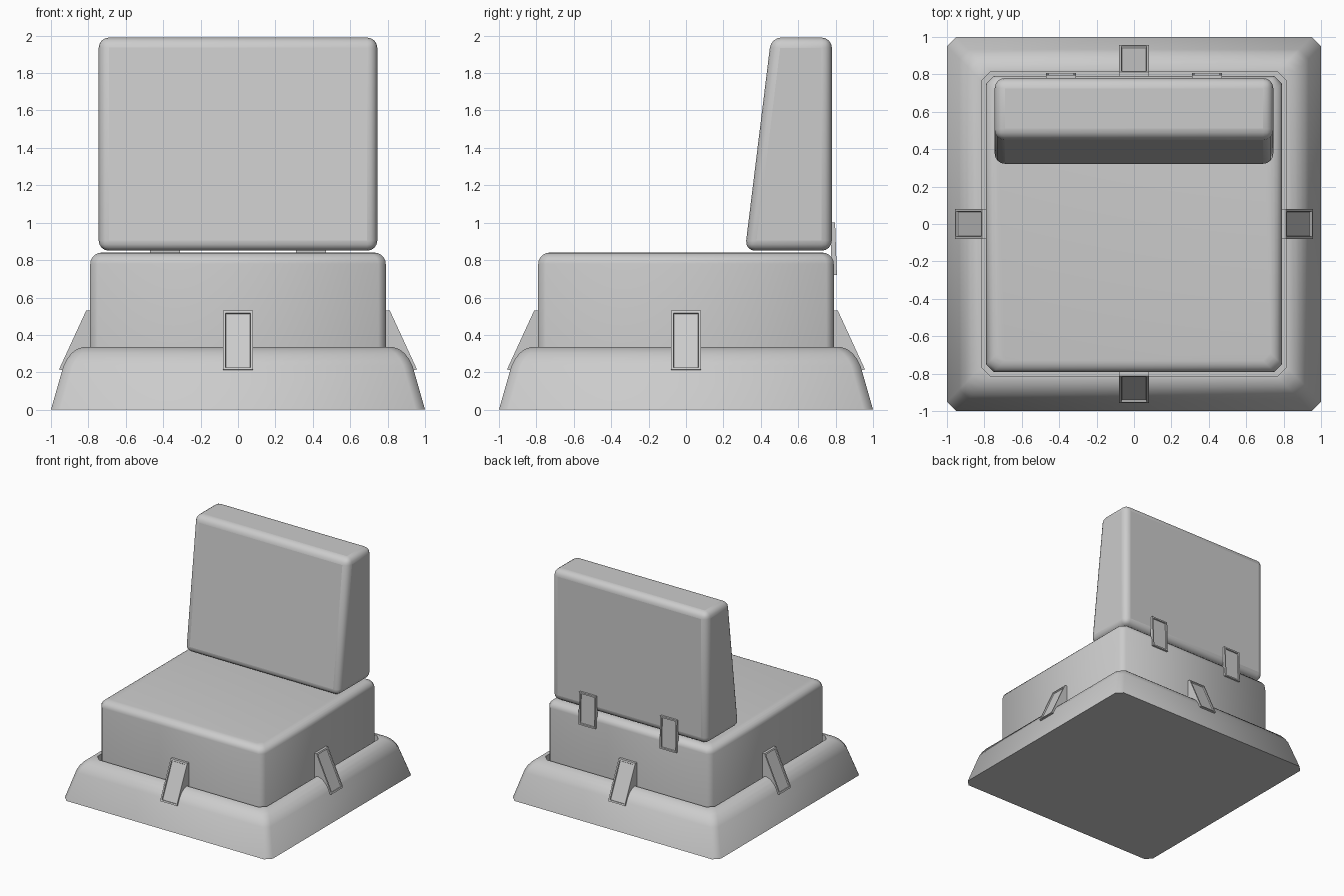
import bpy, bmesh, math
from mathutils import Matrix

if "Cube" in bpy.data.objects:
    bpy.data.objects.remove(bpy.data.objects["Cube"])


def finish(bm, name, bevel=0.0, segments=3):
    bmesh.ops.recalc_face_normals(bm, faces=bm.faces[:])
    mesh = bpy.data.meshes.new(name)
    bm.to_mesh(mesh)
    bm.free()
    obj = bpy.data.objects.new(name, mesh)
    bpy.context.collection.objects.link(obj)
    if bevel:
        mod = obj.modifiers.new("Bevel", 'BEVEL')
        mod.width, mod.segments = bevel, segments
        mod.limit_method = 'ANGLE'
        mod.angle_limit = math.radians(30)
    bpy.ops.object.select_all(action='DESELECT')
    obj.select_set(True)
    bpy.context.view_layer.objects.active = obj
    bpy.ops.object.shade_smooth_by_angle(angle=math.radians(50))
    return obj


def loft(name, rings):
    """Stack of squares with clipped corners: (half size, z, corner clip)."""
    bm = bmesh.new()
    loops = []
    for h, z, c in rings:
        pts = [(h, h - c), (h - c, h), (c - h, h), (-h, h - c),
               (-h, c - h), (c - h, -h), (h - c, -h), (h, c - h)]
        loops.append([bm.verts.new((x, y, z)) for x, y in pts])
    for a, b in zip(loops, loops[1:]):
        for i in range(8):
            j = (i + 1) % 8
            bm.faces.new((a[i], a[j], b[j], b[i]))
    bm.faces.new(loops[0])
    bm.faces.new(loops[-1])
    return finish(bm, name)


def prism(profile, half_width):
    """Extrude a (y, z) profile along x; returns bmesh and its first side face."""
    bm = bmesh.new()
    left, right = [[bm.verts.new((x, y, z)) for y, z in profile]
                   for x in (-half_width, half_width)]
    n = len(profile)
    sides = [bm.faces.new((left[i], left[(i + 1) % n], right[(i + 1) % n], right[i]))
             for i in range(n)]
    bm.faces.new(left)
    bm.faces.new(right)
    bmesh.ops.recalc_face_normals(bm, faces=bm.faces[:])
    return bm, sides[0]


def clip(name, profile, matrix):
    # clip body with a recessed panel on its outer face
    bm, face = prism(profile, 0.08)
    bmesh.ops.inset_individual(bm, faces=[face], thickness=0.018)
    bmesh.ops.inset_individual(bm, faces=[face], thickness=0.003, depth=-0.01)
    bmesh.ops.transform(bm, matrix=matrix, verts=bm.verts[:])
    return finish(bm, name)


# Sloped base tray with rounded rim and a recess for the seat
loft("base_tray", [(1.0, 0.0, 0.05), (0.933, 0.235, 0.05), (0.915, 0.27, 0.05),
                   (0.892, 0.30, 0.05), (0.865, 0.322, 0.05), (0.83, 0.335, 0.05),
                   (0.815, 0.335, 0.05), (0.815, 0.2, 0.05)])

# Seat cushion with rounded top edge
R = 0.06
arc = [(0.79 - R * (1 - math.cos(math.radians(a))),
        0.84 - R * (1 - math.sin(math.radians(a))), 0.04) for a in range(0, 91, 18)]
loft("seat_cushion", [(0.79, 0.19, 0.04)] + arc)

# Tapered backrest cushion
back, _ = prism([(0.315, 0.85), (0.78, 0.85), (0.78, 1.99), (0.455, 1.99)], 0.745)
finish(back, "backrest_cushion", bevel=0.055, segments=4)

# Wedge clips joining seat and base, one per side
wedge = [(-0.812, 0.53), (-0.957, 0.215), (-0.93, 0.21), (-0.78, 0.21), (-0.78, 0.53)]
for i, side in enumerate(("front", "right", "rear", "left")):
    clip(side + "_base_clip", wedge, Matrix.Rotation(i * math.pi / 2, 4, 'Z'))

# Flat clips joining backrest and seat at the rear
flat = [(0.807, 0.72), (0.797, 1.0), (0.775, 1.0), (0.775, 0.72)]
for side, x in (("left", -0.39), ("right", 0.39)):
    clip(side + "_backrest_clip", flat, Matrix.Translation((x, 0, 0)))
